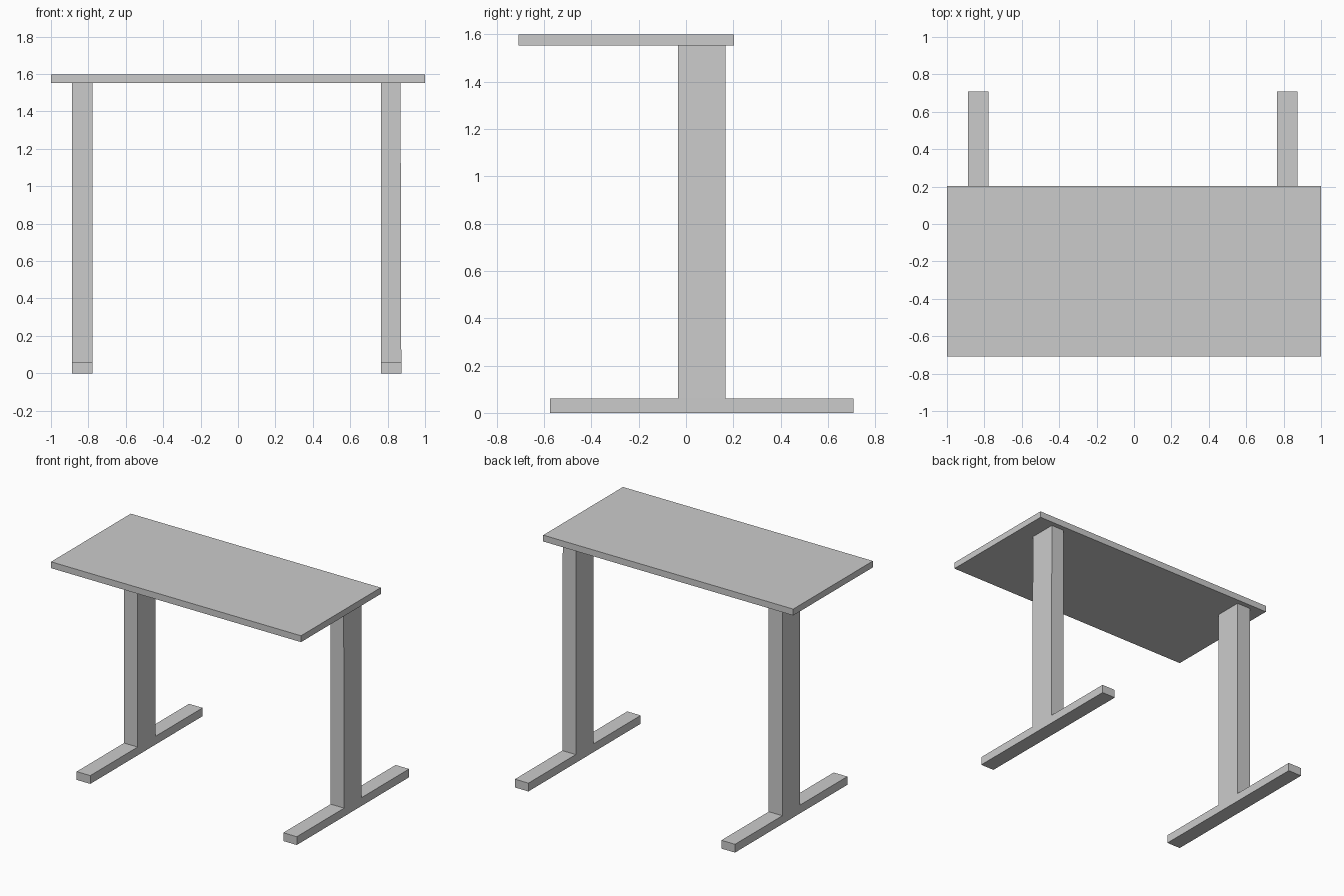
import bpy, bmesh

if "Cube" in bpy.data.objects:
    bpy.data.objects.remove(bpy.data.objects["Cube"])


def finish(bm, name):
    bmesh.ops.recalc_face_normals(bm, faces=bm.faces)
    mesh = bpy.data.meshes.new(name)
    bm.to_mesh(mesh)
    bm.free()
    obj = bpy.data.objects.new(name, mesh)
    bpy.context.collection.objects.link(obj)
    return obj


def box(name, lo, hi):
    bm = bmesh.new()
    bmesh.ops.create_cube(bm, size=1)
    for v in bm.verts:
        v.co = [(lo[i] + hi[i]) / 2 + v.co[i] * (hi[i] - lo[i]) for i in range(3)]
    return finish(bm, name)


FOOT_TOP, DESK_BOTTOM, DESK_TOP = 0.06, 1.552, 1.598

# Side outline (y, z) of the foot with the column rising from its top
OUTLINE = [(-0.575, 0), (0.708, 0), (0.708, FOOT_TOP), (0.167, FOOT_TOP),
           (0.167, DESK_BOTTOM), (-0.034, DESK_BOTTOM),
           (-0.034, FOOT_TOP), (-0.575, FOOT_TOP)]


def t_leg(name, x0, x1, x1_top):
    bm = bmesh.new()
    inner = [bm.verts.new((x0, y, z)) for y, z in OUTLINE]
    outer = [bm.verts.new((x1_top if z > 1 else x1, y, z)) for y, z in OUTLINE]
    for side in (inner, outer):
        bm.faces.new([side[i] for i in (0, 1, 2, 3, 6, 7)])   # foot side
        bm.faces.new([side[i] for i in (3, 4, 5, 6)])         # column side
    n = len(OUTLINE)
    for i in range(n):
        j = (i + 1) % n
        bm.faces.new((inner[i], inner[j], outer[j], outer[i]))
    return finish(bm, name)


# Desk board
box("tabletop", (-1, -0.708, DESK_BOTTOM), (1, 0.203, DESK_TOP))

# Two T-shaped legs
t_leg("left_leg", -0.888, -0.779, -0.779)
t_leg("right_leg", 0.765, 0.873, 0.869)
